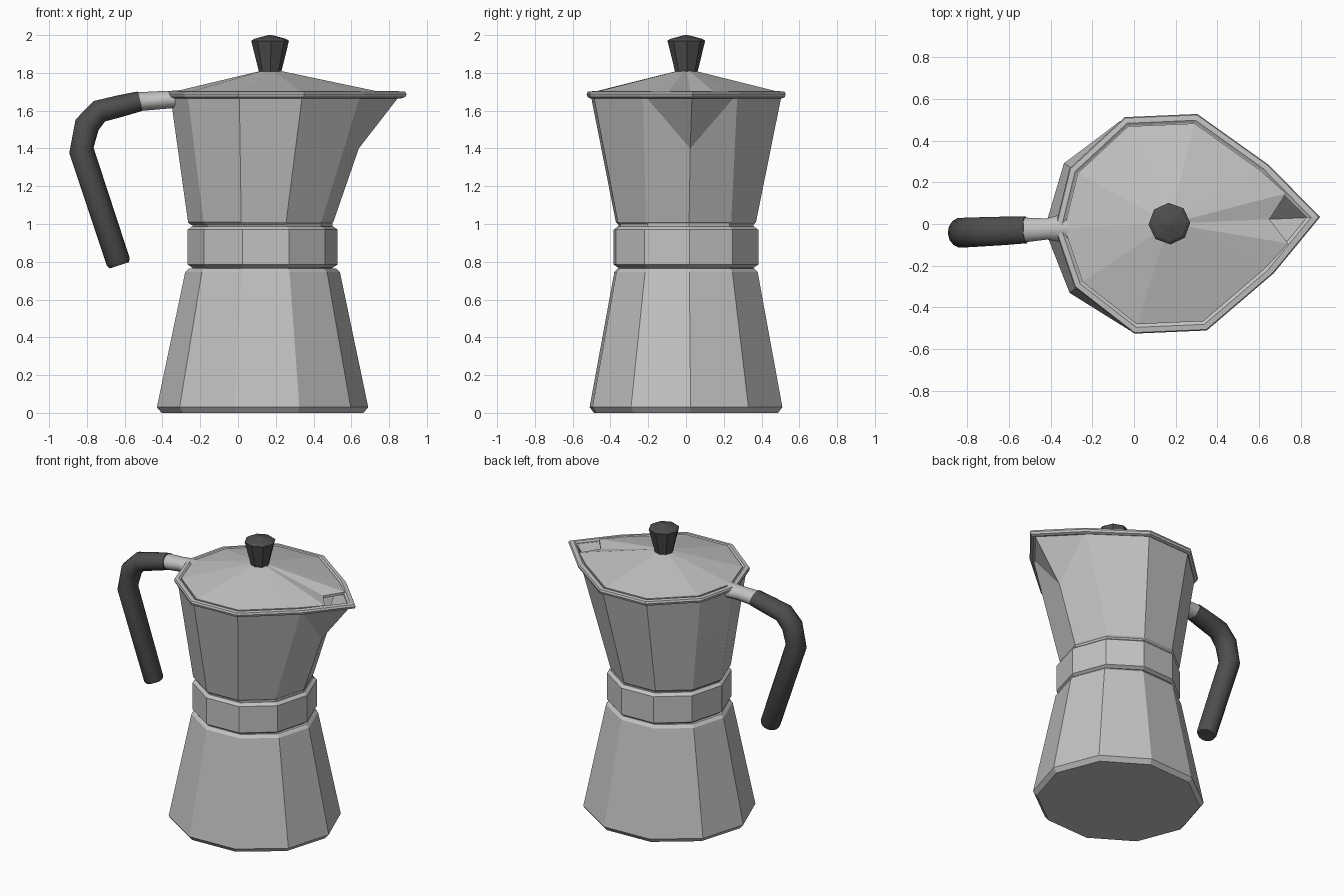
import bpy, bmesh, math
from mathutils import Vector

if "Cube" in bpy.data.objects:
    bpy.data.objects.remove(bpy.data.objects["Cube"])

TURN = math.radians(2.5)      # whole pot is turned slightly about its own axis
AXIS_X = 0.13


def material(name, v):
    m = bpy.data.materials.new(name)
    m.diffuse_color = (v, v, v, 1)
    m.use_nodes = True
    m.node_tree.nodes["Principled BSDF"].inputs["Base Color"].default_value = m.diffuse_color
    return m


metal = material("brushed_metal", 0.54)
black = material("dark_plastic", 0.075)


def loft(name, rings, mat, closed=False, smooth=False, splits=()):
    """Skin a list of equal-length point rings; cap the ends or close the loop."""
    bm = bmesh.new()
    rows = [[bm.verts.new(p) for p in r] for r in rings]
    n = len(rows[0])
    pairs = list(zip(rows, rows[1:])) + ([(rows[-1], rows[0])] if closed else [])
    for a, b in pairs:
        for i in range(n):
            j = (i + 1) % n
            bm.faces.new((a[i], a[j], b[j], b[i]))
    if not closed:
        bm.faces.new(rows[0])
        bm.faces.new(rows[-1])
    for (r1, i1), (r2, i2) in splits:
        bmesh.ops.connect_vert_pair(bm, verts=[rows[r1][i1], rows[r2][i2]])
    bmesh.ops.recalc_face_normals(bm, faces=bm.faces)
    me = bpy.data.meshes.new(name)
    bm.to_mesh(me)
    bm.free()
    me.materials.append(mat)
    ob = bpy.data.objects.new(name, me)
    bpy.context.collection.objects.link(ob)
    ob.location.x = AXIS_X
    ob.rotation_euler.z = TURN
    if smooth:
        bpy.ops.object.select_all(action='DESELECT')
        ob.select_set(True)
        bpy.context.view_layer.objects.active = ob
        bpy.ops.object.shade_smooth_by_angle(angle=math.radians(40))
    return ob


def ngon(r, z, n=10, cx=0.0, sy=1.0):
    return [(cx + r * math.cos(math.tau * i / n), sy * r * math.sin(math.tau * i / n), z)
            for i in range(n)]


def tube(name, path, mat, n=14):
    """Elliptical tube in the xz plane; path rows are x, z, half width y, half height."""
    pts = [Vector((p[0], 0, p[1])) for p in path]
    rings = []
    for i, (x, z, ry, rn) in enumerate(path):
        t = (pts[min(i + 1, len(pts) - 1)] - pts[max(i - 1, 0)]).normalized()
        nor = Vector((-t.z, 0, t.x))
        rings.append([pts[i] + nor * rn * math.cos(math.tau * k / n)
                      + Vector((0, ry * math.sin(math.tau * k / n), 0)) for k in range(n)])
    return loft(name, rings, mat, smooth=True)


# water chamber
loft("water_chamber", [ngon(0.535, 0, sy=.945), ngon(0.56, 0.03, sy=.945),
                       ngon(0.41, 0.745, sy=.96), ngon(0.39, 0.765, sy=.96)], metal)

# neck core behind the grooves, and the collar band
loft("neck", [ngon(0.37, 0.74), ngon(0.37, 1.02)], metal)
loft("collar_band", [ngon(0.375, 0.77), ngon(0.397, 0.785),
                     ngon(0.397, 0.97), ngon(0.375, 0.987)], metal)

# jug with pulled-out spout: top outline is mirrored from half of it
half = [(0.51, 0.25), (0.19, 0.5), (-0.145, 0.5), (-0.41, 0.275)]
top = [(0.735, 0)] + half + [(-0.49, 0)] + [(x, -y) for x, y in reversed(half)]


def outline(scale, z, pts=top):
    return [(0.02 + (x - 0.02) * scale, y * scale, z) for x, y in pts]


Z0, ZM, Z1 = 1.01, 1.40, 1.69
low = ngon(0.385, Z0, cx=-0.01)
f = (ZM - Z0) / (Z1 - Z0)
mid = [Vector(a).lerp(Vector((b[0], b[1], Z1)), f) for a, b in zip(low, top)]
mid[0] = Vector((0.51, 0, ZM))


def shrink(ring, s, dz=0):
    return [(p[0] * s, p[1] * s, p[2] + dz) for p in ring]


splits = [((2, 0), (3, 1)), ((2, 0), (3, 9)), ((5, 0), (4, 1)), ((5, 0), (4, 9))]
loft("jug", [shrink(low, .96, -.015), low, mid, outline(1.0, Z1),
             outline(.95, Z1), shrink(mid, .94), shrink(low, .92, .04)],
     metal, splits=splits)

# rolled rim
loft("rim", [outline(1.0, 1.665), outline(1.03, 1.672), outline(1.04, 1.687),
             outline(1.03, 1.70), outline(0.98, 1.703), outline(0.955, 1.695),
             outline(0.955, 1.67)], metal, closed=True)

# faceted lid with a pouring notch toward the spout
lid_edge = [(0.02 + (x - 0.02) * .95, y * .95) for x, y in top[1:]]
lid_edge += [(0.605, -0.12), (0.52, 0), (0.605, 0.12)]
crown = [(0.04 + (x - 0.04) * .1, y * .1, 1.81) for x, y in lid_edge]
loft("lid", [[(x, y, 1.685) for x, y in lid_edge],
             [(x, y, 1.702) for x, y in lid_edge], crown], metal)

# knob
loft("lid_knob", [ngon(0.058, 1.80, 8, .04), ngon(0.1, 1.97, 8, .04),
                  ngon(0.085, 1.98, 8, .04), ngon(0.01, 2.0, 8, .04)], black)

# handle bracket and grip
tube("handle_bracket", [(-0.67, 1.647, .062, .05), (-0.55, 1.655, .052, .048),
                        (-0.47, 1.66, .07, .046), (-0.34, 1.685, .012, .03)], metal)
tube("handle_grip", [(-0.65, 1.65, .066, .053), (-0.76, 1.623, .07, .058),
                     (-0.865, 1.597, .072, .062), (-0.93, 1.525, .073, .067),
                     (-0.96, 1.39, .073, .066), (-0.765, 0.80, .066, .064),
                     (-0.759, 0.782, .055, .054)], black)
